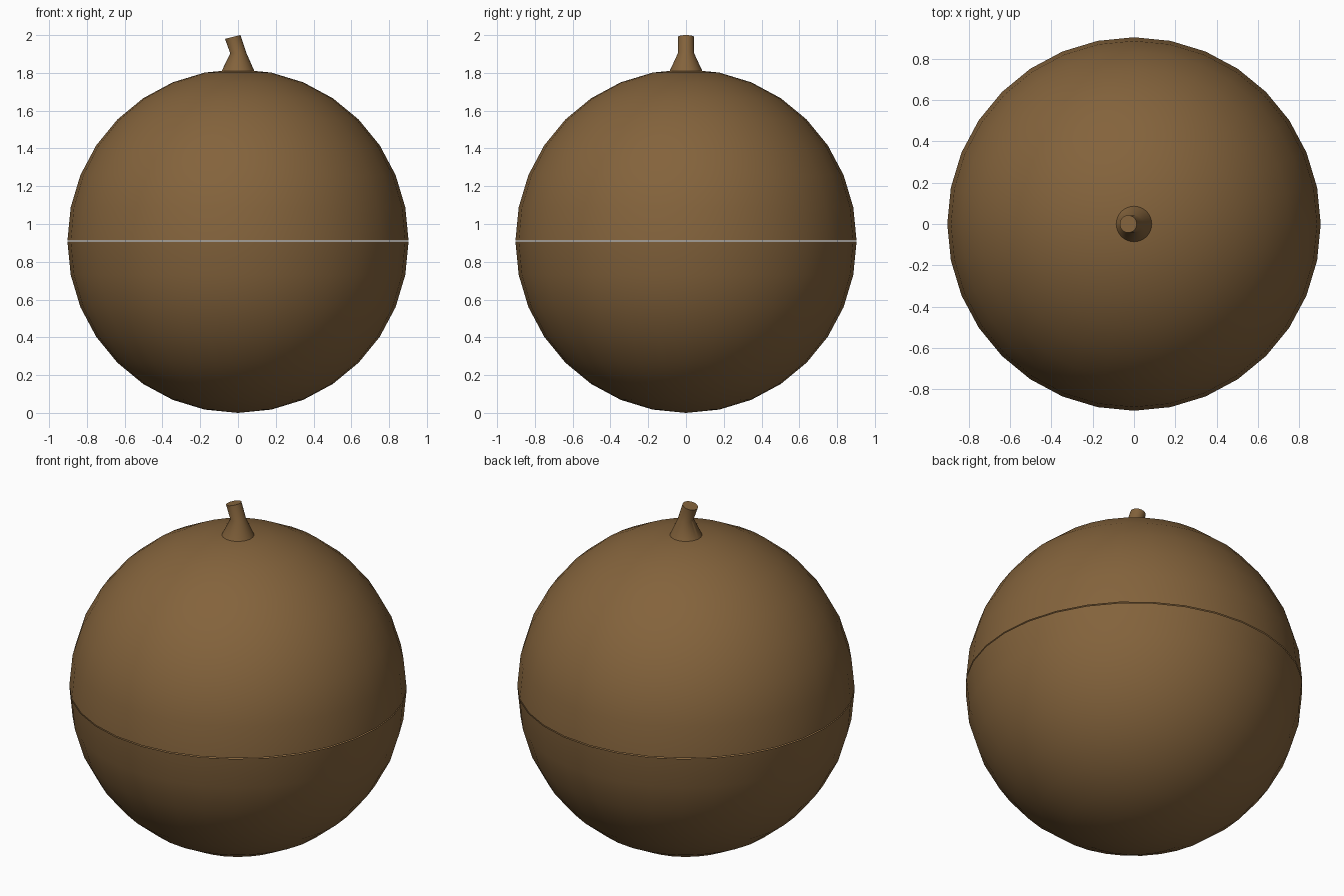
import bpy, bmesh, math
from mathutils import Vector, Matrix

if "Cube" in bpy.data.objects:
    bpy.data.objects.remove(bpy.data.objects["Cube"])

brown = bpy.data.materials.new("brown_husk")
brown.diffuse_color = (0.23, 0.125, 0.045, 1)
brown.use_nodes = True
brown.node_tree.nodes["Principled BSDF"].inputs["Base Color"].default_value = brown.diffuse_color

R, H, GAP = 0.903, 0.907, 0.005


def finish(name, bm, angle=30):
    bmesh.ops.recalc_face_normals(bm, faces=bm.faces)
    me = bpy.data.meshes.new(name)
    bm.to_mesh(me)
    bm.free()
    ob = bpy.data.objects.new(name, me)
    bpy.context.collection.objects.link(ob)
    me.materials.append(brown)
    bpy.ops.object.select_all(action='DESELECT')
    bpy.context.view_layer.objects.active = ob
    ob.select_set(True)
    bpy.ops.object.shade_smooth_by_angle(angle=math.radians(angle))
    return ob


# Half shell: a UV sphere with the opposite half removed
def half_shell(name, side, z):
    bm = bmesh.new()
    bmesh.ops.create_uvsphere(bm, u_segments=32, v_segments=16, radius=1)
    drop = [v for v in bm.verts if v.co.z * side < -0.01]
    bmesh.ops.delete(bm, geom=drop, context='VERTS')
    bmesh.ops.transform(bm, matrix=Matrix.Translation((0, 0, z)) @ Matrix.Diagonal((R, R, H, 1)),
                        verts=bm.verts)
    finish(name, bm)


half_shell("lower_shell", -1, H)
half_shell("upper_shell", 1, H + GAP)

# Stem: flared base, narrow waist, tilted tip (x centre, z, radius, tilt in degrees)
rings = [(0, 1.811, 0.086, 0), (0.001, 1.906, 0.042, -4), (-0.028, 1.990, 0.042, -14)]
SIDES = 32
bm = bmesh.new()
loops = []
for x, z, r, tilt in rings:
    rot = Matrix.Rotation(math.radians(tilt), 3, 'Y')
    loops.append([bm.verts.new(Vector((x, 0, z)) + rot @ Vector(
        (r * math.cos(a), r * math.sin(a), 0)))
        for a in (2 * math.pi * i / SIDES for i in range(SIDES))])
for lo, hi in zip(loops, loops[1:]):
    for i in range(SIDES):
        j = (i + 1) % SIDES
        bm.faces.new((lo[i], lo[j], hi[j], hi[i]))
bm.faces.new(loops[0][::-1])
bm.faces.new(loops[-1])
finish("stem", bm, 45)
